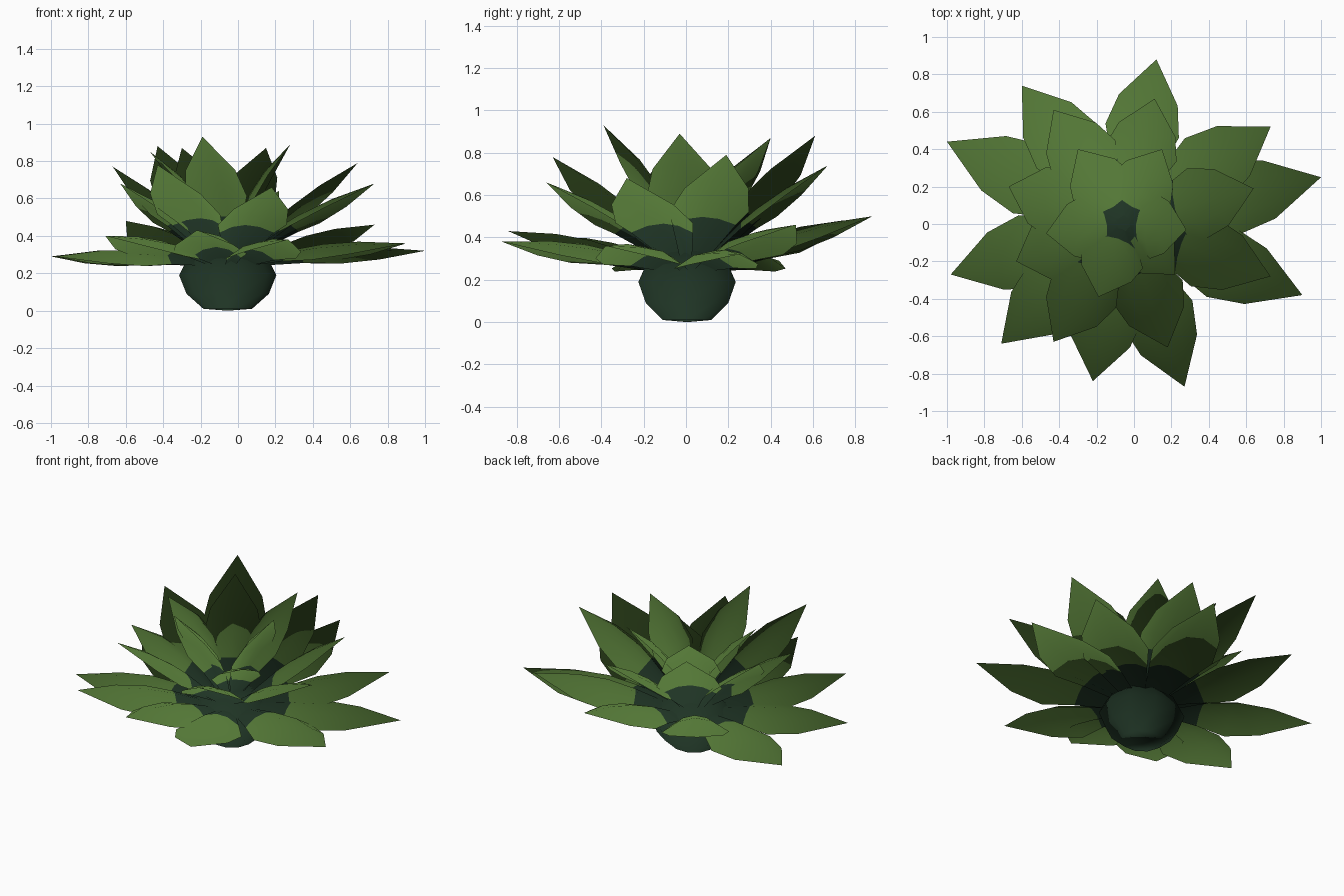
import bpy
import bmesh
import math
from mathutils import Vector

cube = bpy.data.objects.get("Cube")
if cube:
    bpy.data.objects.remove(cube, do_unlink=True)

CENTRE = Vector((-0.055, 0.005, 0))


def make_material(name, color):
    mat = bpy.data.materials.new(name)
    mat.use_nodes = True
    mat.diffuse_color = color
    mat.node_tree.nodes["Principled BSDF"].inputs["Base Color"].default_value = color
    return mat


green = make_material("leaf green", (0.087, 0.185, 0.037, 1))
teal = make_material("dark stem green", (0.0135, 0.034, 0.018, 1))


def finish(name, bm, mats, heart_z):
    """Make the object, with soft normals fanning out from the plant's heart."""
    mesh = bpy.data.meshes.new(name)
    bm.to_mesh(mesh)
    bm.free()
    for mat in mats:
        mesh.materials.append(mat)
    mesh.shade_smooth()
    heart = CENTRE + Vector((0, 0, heart_z))
    mesh.normals_split_custom_set_from_vertices(
        [(v.co - heart).normalized() for v in mesh.vertices])
    obj = bpy.data.objects.new(name, mesh)
    bpy.context.collection.objects.link(obj)


ACROSS = [-1, -0.5, 0, 0.5, 1]


def make_leaf(name, tip, base_radius, base_z, half_width, lift, droop, foot, heart_z):
    """Pointed leaf, arched along and across, dark up to the foot share."""
    tip = Vector(tip)
    out = tip - CENTRE
    out.z = 0
    out.normalize()
    base = CENTRE + out * base_radius + Vector((0, 0, base_z))
    side = Vector((-out.y, out.x, 0))
    up = (tip - base).normalized().cross(side)
    # Position along the leaf and share of the full half width
    outline = [(0, 0.35), (foot, 0.35 + 1.4 * foot), (0.46, 1), (0.69, 0.8), (1, 0)]
    bm = bmesh.new()
    rows = []
    for t, share in outline:
        mid = base.lerp(tip, t) + up * lift * math.sin(math.pi * t)
        rows.append([bm.verts.new(mid + side * half_width * share * s
                                  - up * droop * share * s * s)
                     for s in ACROSS])
    for r, (low, high) in enumerate(zip(rows, rows[1:])):
        for i in range(len(ACROSS) - 1):
            face = bm.faces.new((low[i], high[i], high[i + 1], low[i + 1]))
            face.material_index = 1 if r == 0 else 0
    bmesh.ops.remove_doubles(bm, verts=bm.verts, dist=0.001)
    bmesh.ops.reverse_faces(bm, faces=[f for f in bm.faces if f.normal.dot(up) < 0])
    finish(name, bm, [green, teal], heart_z)


# Leaf tips, ring by ring, counter-clockwise
RINGS = {
    "outer_leaf": ((0.15, 0.27, 0.2, 0.045, 0.085, 0.25, -0.4), [
        (1, 0.25, 0.32), (0.73, 0.52, 0.46), (0.12, 0.88, 0.5),
        (-0.6, 0.74, 0.48), (-1, 0.44, 0.29), (-0.98, -0.27, 0.29),
        (-0.71, -0.64, 0.4), (-0.22, -0.84, 0.43), (0.27, -0.87, 0.38),
        (0.9, -0.38, 0.36)]),
    "middle_leaf": ((0.11, 0.32, 0.195, 0.04, 0.06, 0.32, 0.1), [
        (0.64, 0.19, 0.79), (0.11, 0.67, 0.74), (-0.43, 0.61, 0.88),
        (-0.67, 0.2, 0.77), (-0.63, -0.2, 0.68), (-0.43, -0.63, 0.78),
        (0.18, -0.66, 0.66), (0.73, -0.28, 0.68)]),
    "inner_leaf": ((0.03, 0.33, 0.175, 0.065, 0.05, 0.25, 0.2), [
        (0.28, -0.03, 0.89), (0.15, 0.4, 0.87), (-0.3, 0.4, 0.87),
        (-0.47, -0.05, 0.85), (-0.19, -0.39, 0.93)]),
    "young_leaf": ((0.03, 0.33, 0.15, 0.06, 0.035, 0.25, 0.2), [(0.22, -0.27, 0.64)]),
}
for ring, (shape, tips) in RINGS.items():
    for n, tip in enumerate(tips, 1):
        make_leaf(f"{ring}_{n}", tip, *shape)

# Rounded stem below the leaves, slightly narrower from front to back
SIDES = 10
bm = bmesh.new()
loops = []
for radius, z in [(0.13, 0.01), (0.22, 0.09), (0.26, 0.19), (0.23, 0.25), (0.13, 0.34)]:
    loops.append([bm.verts.new(CENTRE + Vector((
        radius * math.cos(math.tau * k / SIDES),
        radius * 0.93 * math.sin(math.tau * k / SIDES), z))) for k in range(SIDES)])
for low, high in zip(loops, loops[1:]):
    for k in range(SIDES):
        j = (k + 1) % SIDES
        bm.faces.new((low[k], low[j], high[j], high[k]))
for loop, z in ((loops[0], 0), (loops[-1], 0.34)):
    cap = bm.verts.new(CENTRE + Vector((0, 0, z)))
    for k in range(SIDES):
        bm.faces.new((loop[k], loop[(k + 1) % SIDES], cap))
bmesh.ops.recalc_face_normals(bm, faces=bm.faces)
finish("stem", bm, [teal], -0.05)
